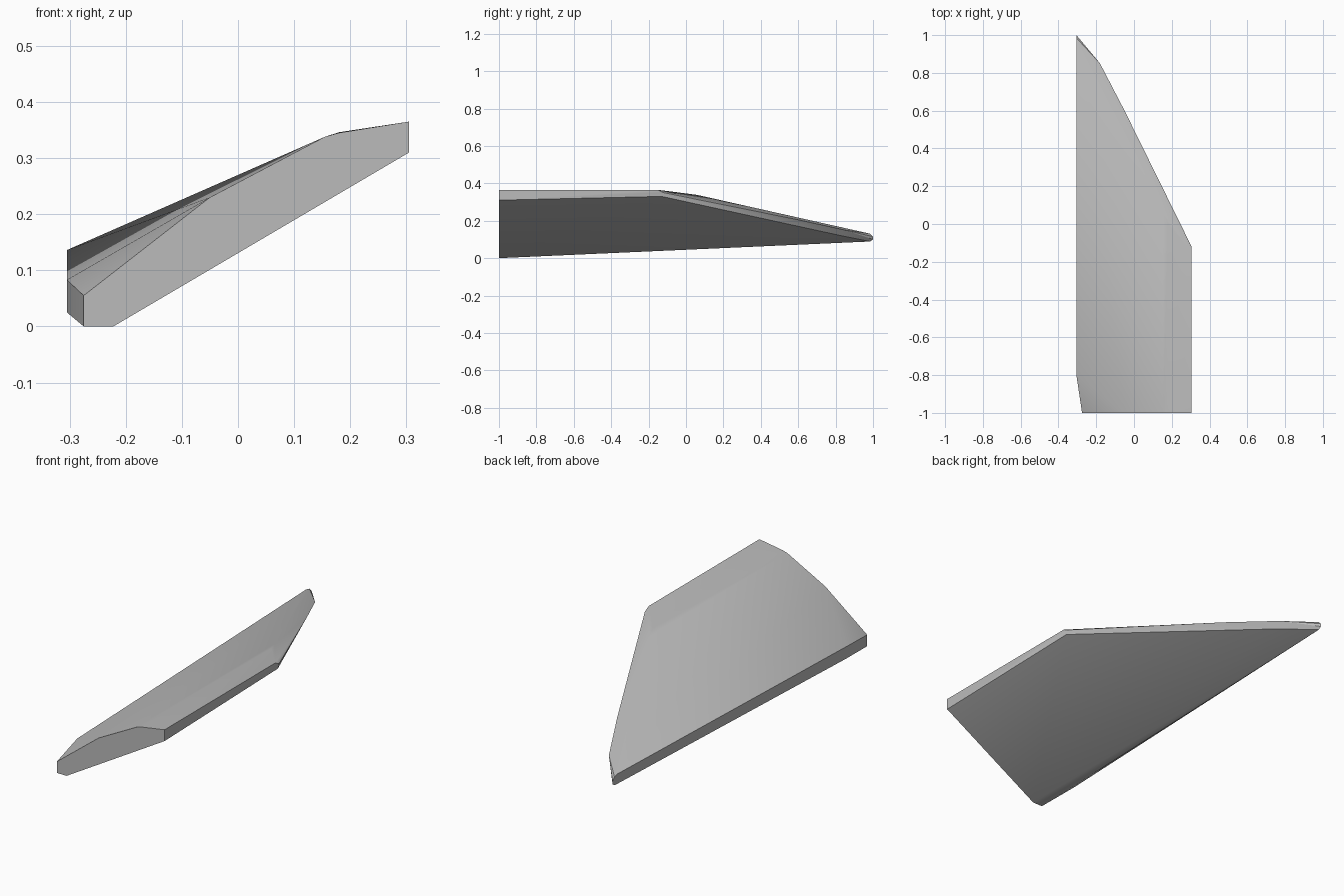
import bpy
import bmesh
from math import radians

cube = bpy.data.objects.get("Cube")
if cube:
    bpy.data.objects.remove(cube, do_unlink=True)

LEFT, RIGHT, FRONT = 0.305, -0.305, -1.0

# Front cut of the slab, as an x-z profile
front_profile = [(-0.275, 0), (-0.222, 0), (LEFT, 0.31), (LEFT, 0.365),
                 (0.18, 0.345), (0.155, 0.338), (-0.05, 0.23), (-0.275, 0.055)]
# Long straight side with a rounded tip, as a y-z profile
side_profile = [(-0.8, 0.025), (-0.8, 0.083), (0.96, 0.136),
                (0.985, 0.13), (1.0, 0.115), (1.0, 0.1), (0.985, 0.089)]
# Rounded sloping rear edge: crest, outer rim and lower rim
rear_crest = [(LEFT, -0.15, 0.365), (0.18, 0.0, 0.346), (0.155, 0.06, 0.338)]
rear_rim = [(LEFT, -0.12, 0.35), (-0.05, 0.6, 0.205), (-0.18, 0.85, 0.15)]
lower_rim = [(LEFT, -0.13, 0.33), (-0.19, 0.83, 0.12)]

points = [(x, FRONT, z) for x, z in front_profile]
points += [(RIGHT, y, z) for y, z in side_profile]
points += rear_crest + rear_rim + lower_rim

# Wrap the profiles in one solid
bm = bmesh.new()
for point in points:
    bm.verts.new(point)
hull = bmesh.ops.convex_hull(bm, input=bm.verts)
loose = {e for e in hull["geom_interior"] + hull["geom_unused"]
         if isinstance(e, bmesh.types.BMVert)}
bmesh.ops.delete(bm, geom=list(loose), context="VERTS")
bmesh.ops.dissolve_limit(bm, angle_limit=radians(0.3),
                         verts=bm.verts, edges=bm.edges)
bmesh.ops.recalc_face_normals(bm, faces=bm.faces)

mesh = bpy.data.meshes.new("slanted_slab")
bm.to_mesh(mesh)
bm.free()

# Plain grey finish
grey = bpy.data.materials.new("plain_grey")
grey.use_nodes = True
colour = (0.5, 0.5, 0.5, 1)
grey.diffuse_color = colour
grey.node_tree.nodes["Principled BSDF"].inputs["Base Color"].default_value = colour
mesh.materials.append(grey)

slab = bpy.data.objects.new("slanted_slab", mesh)
bpy.context.collection.objects.link(slab)
bpy.context.view_layer.objects.active = slab
slab.select_set(True)
bpy.ops.object.shade_smooth_by_angle(angle=radians(30))
